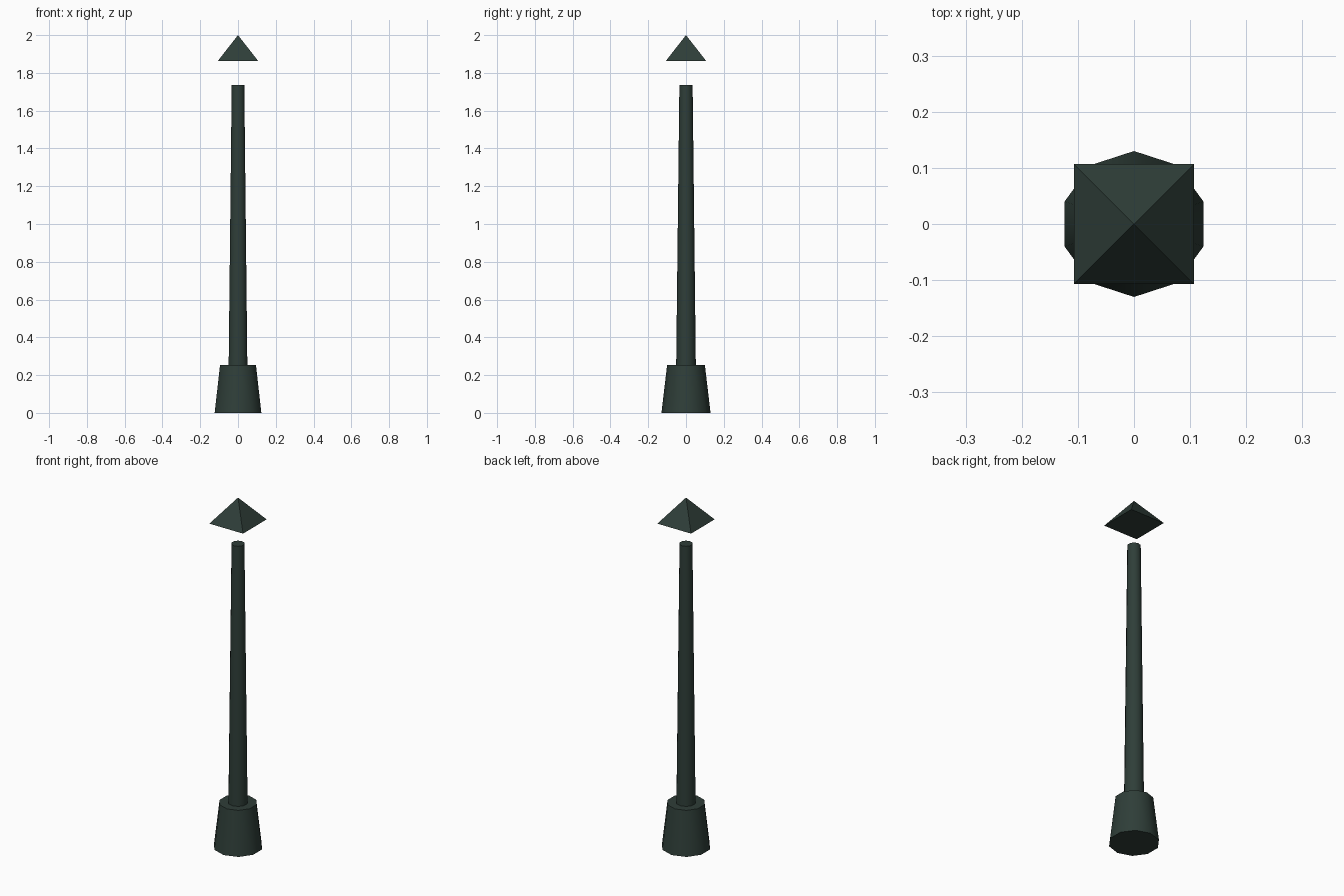
import bpy
import math

if "Cube" in bpy.data.objects:
    bpy.data.objects.remove(bpy.data.objects["Cube"], do_unlink=True)

# Dark green painted metal
paint = bpy.data.materials.new("dark_green_metal")
paint.use_nodes = True
colour = (0.028, 0.048, 0.040, 1)
paint.diffuse_color = colour
paint.node_tree.nodes["Principled BSDF"].inputs["Base Color"].default_value = colour


def taper(name, sides, r_bottom, r_top, z0, z1, turn=0.0, smooth=True):
    """Upright tapered prism between two heights."""
    bpy.ops.mesh.primitive_cone_add(
        vertices=sides, radius1=r_bottom, radius2=r_top, depth=z1 - z0,
        location=(0, 0, (z0 + z1) / 2), rotation=(0, 0, turn))
    part = bpy.context.object
    part.name = name
    part.data.materials.append(paint)
    if smooth:
        bpy.ops.object.shade_smooth_by_angle(angle=math.radians(40))
    return part


# Foot, shaft and the floating pyramid roof
taper("pedestal", 10, 0.13, 0.10, 0, 0.253)
taper("pole", 10, 0.052, 0.035, 0.253, 1.737)
taper("roof_cap", 4, 0.107 * math.sqrt(2), 0, 1.863, 2.0, math.pi / 4, smooth=False)
